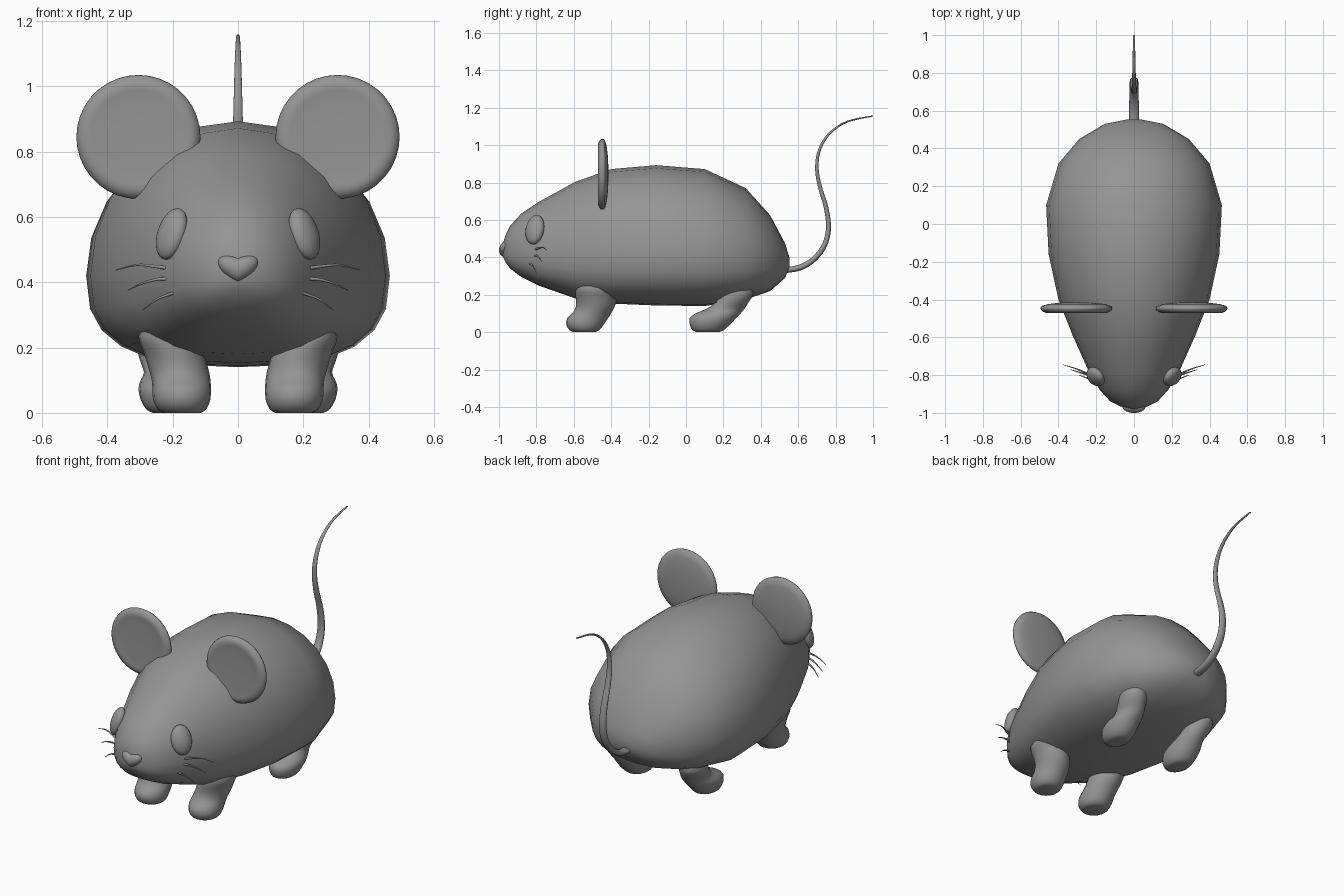
import bpy, bmesh, math
from mathutils import Vector, Matrix

if "Cube" in bpy.data.objects:
    bpy.data.objects.remove(bpy.data.objects["Cube"])

grey = bpy.data.materials.new("mouse grey")
grey.diffuse_color = (0.3, 0.3, 0.3, 1)
grey.use_nodes = True
grey.node_tree.nodes["Principled BSDF"].inputs["Base Color"].default_value = grey.diffuse_color


def finish(name, bm):
    bmesh.ops.recalc_face_normals(bm, faces=bm.faces)
    me = bpy.data.meshes.new(name)
    bm.to_mesh(me)
    bm.free()
    for p in me.polygons:
        p.use_smooth = True
    me.materials.append(grey)
    ob = bpy.data.objects.new(name, me)
    bpy.context.collection.objects.link(ob)
    return ob


def loft(name, rings):
    """Skin a list of equal-length rings and close both ends."""
    bm = bmesh.new()
    vs = [[bm.verts.new(p) for p in r] for r in rings]
    n = len(vs[0])
    for a, b in zip(vs, vs[1:]):
        for i in range(n):
            j = (i + 1) % n
            bm.faces.new((a[i], a[j], b[j], b[i]))
    for end in (vs[0], vs[-1]):
        c = bm.verts.new(sum((v.co for v in end), Vector()) / n)
        for i in range(n):
            bm.faces.new((end[i], end[(i + 1) % n], c))
    return finish(name, bm)


def spline(pts, steps):
    """Catmull-Rom interpolation through points of any dimension."""
    p = [pts[0]] + list(pts) + [pts[-1]]
    out = []
    for k in range(1, len(p) - 2):
        for s in range(steps):
            t = s / steps
            out.append([0.5 * (2 * b + (c - a) * t + (2 * a - 5 * b + 4 * c - d) * t * t
                               + (3 * b - a - 3 * c + d) * t ** 3)
                        for a, b, c, d in zip(*p[k - 1:k + 3])])
    return out + [list(pts[-1])]


def tube(name, pts, r0, r1, steps, sides, widen=1.0):
    path = [Vector(p) for p in spline(pts, steps)]
    rings = []
    for i, p in enumerate(path):
        d = (path[min(i + 1, len(path) - 1)] - path[max(i - 1, 0)]).normalized()
        u = Vector((1, 0, 0))
        u = (u - d * u.dot(d)).normalized()
        v = d.cross(u)
        r = r0 + (r1 - r0) * (i / (len(path) - 1)) ** 1.5
        rings.append([p + u * math.cos(a) * r * widen + v * math.sin(a) * r
                      for a in (math.tau * k / sides for k in range(sides))])
    return loft(name, rings)


# body: y, half width, bottom z, top z, centre z
BODY = [(-0.98, 0.03, 0.405, 0.47, 0.435), (-0.965, 0.075, 0.375, 0.52, 0.435),
        (-0.94, 0.125, 0.34, 0.57, 0.43), (-0.88, 0.18, 0.295, 0.635, 0.43),
        (-0.79, 0.235, 0.25, 0.695, 0.425), (-0.59, 0.325, 0.18, 0.805, 0.42),
        (-0.40, 0.40, 0.153, 0.872, 0.42), (-0.16, 0.452, 0.143, 0.893, 0.42),
        (0.10, 0.465, 0.14, 0.872, 0.42), (0.32, 0.40, 0.175, 0.77, 0.41),
        (0.45, 0.29, 0.22, 0.625, 0.40), (0.53, 0.155, 0.29, 0.475, 0.385),
        (0.553, 0.04, 0.35, 0.40, 0.375)]
rings = []
for y, w, lo, hi, c in BODY:
    ring = []
    for k in range(24):
        a = math.tau * k / 24
        cx, sz = math.cos(a), math.sin(a)
        if sz < -1e-6:   # squarer underside
            cx = math.copysign(abs(cx) ** 0.75, cx)
            sz = -abs(sz) ** 0.75
        ring.append((w * cx, y, c + sz * ((hi - c) if sz > 0 else (c - lo))))
    rings.append(ring)
loft("body", rings)

# leg sections: z, front y, back y, inner x, outer x
FRONT = [(0.0, -0.60, -0.49, 0.115, 0.225), (0.01, -0.622, -0.465, 0.098, 0.245),
         (0.04, -0.64, -0.44, 0.085, 0.26), (0.075, -0.635, -0.417, 0.083, 0.262),
         (0.105, -0.605, -0.398, 0.085, 0.265), (0.14, -0.588, -0.38, 0.092, 0.275),
         (0.19, -0.59, -0.368, 0.11, 0.29), (0.235, -0.59, -0.36, 0.14, 0.305),
         (0.29, -0.57, -0.38, 0.16, 0.28)]
REAR = [(0.0, 0.06, 0.175, 0.175, 0.26), (0.01, 0.035, 0.20, 0.155, 0.28),
        (0.04, 0.02, 0.235, 0.14, 0.298), (0.075, 0.02, 0.268, 0.135, 0.305),
        (0.10, 0.05, 0.292, 0.138, 0.298), (0.125, 0.11, 0.312, 0.145, 0.288),
        (0.16, 0.16, 0.335, 0.155, 0.30), (0.21, 0.19, 0.36, 0.165, 0.31),
        (0.27, 0.22, 0.34, 0.18, 0.29)]


def leg(name, sections, s):
    loft(name, [[(s * ((xi + xo) / 2 + (xo - xi) / 2 * math.cos(a)),
                  (yf + yb) / 2 + (yb - yf) / 2 * math.sin(a), z)
                 for a in (math.tau * k / 20 for k in range(20))]
                for z, yf, yb, xi, xo in spline(sections, 2)])


# ear profile: radius, y offset (dished front, rounded back)
EAR = [(0.01, -0.022), (0.10, -0.023), (0.145, -0.024), (0.16, -0.026), (0.175, -0.02),
       (0.187, -0.01), (0.19, 0.0), (0.183, 0.011), (0.15, 0.021), (0.09, 0.028), (0.01, 0.031)]
WHISKERS = [[(0.215, -0.805, 0.443), (0.25, -0.79, 0.448), (0.31, -0.765, 0.453), (0.375, -0.745, 0.437)],
            [(0.205, -0.81, 0.408), (0.24, -0.80, 0.41), (0.29, -0.785, 0.398), (0.338, -0.77, 0.375)],
            [(0.18, -0.84, 0.372), (0.205, -0.83, 0.365), (0.25, -0.815, 0.347), (0.29, -0.80, 0.315)]]

for s, side in ((1, "right"), (-1, "left")):
    leg("front_leg_" + side, FRONT, s)
    leg("rear_leg_" + side, REAR, s)

    loft("ear_" + side, [[(s * 0.305 + r * math.cos(a), -0.445 + dy, 0.845 + r * math.sin(a))
                          for a in (math.tau * k / 36 for k in range(36))] for r, dy in EAR])

    # eye: flattened ball facing out of the head, top leaning inward
    n = Vector((s * 0.75, -0.58, 0.30)).normalized()
    up = Vector((-s * 0.25, 0.1, 1))
    up = (up - n * up.dot(n)).normalized()
    t = up.cross(n)
    m = Matrix((t * 0.056, up * 0.082, n * 0.036)).transposed().to_4x4()
    bm = bmesh.new()
    bmesh.ops.create_uvsphere(bm, u_segments=24, v_segments=14, radius=1,
                              matrix=Matrix.Translation((s * 0.203, -0.808, 0.548)) @ m)
    finish("eye_" + side, bm)

    for i, pts in enumerate(WHISKERS):
        tube("whisker_%s_%d" % (side, i + 1), [(s * x, y, z) for x, y, z in pts], 0.006, 0.001, 5, 8)

# heart-shaped nose
bm = bmesh.new()
bmesh.ops.create_uvsphere(bm, u_segments=28, v_segments=16, radius=1)
for v in bm.verts:
    x, y, z = v.co
    v.co = (0.061 * x, -0.968 + 0.032 * y, 0.438 + 0.037 * z + 0.023 * abs(x))
finish("nose", bm)

# tail: S-curve, wider than thick
TAIL = [(0.50, 0.33), (0.60, 0.343), (0.68, 0.387), (0.74, 0.465), (0.762, 0.56), (0.748, 0.67),
        (0.718, 0.77), (0.70, 0.87), (0.712, 0.97), (0.765, 1.06), (0.86, 1.125), (1.0, 1.156)]
tube("tail", [(0, y, z) for y, z in TAIL], 0.0165, 0.003, 5, 14, 1.6)
